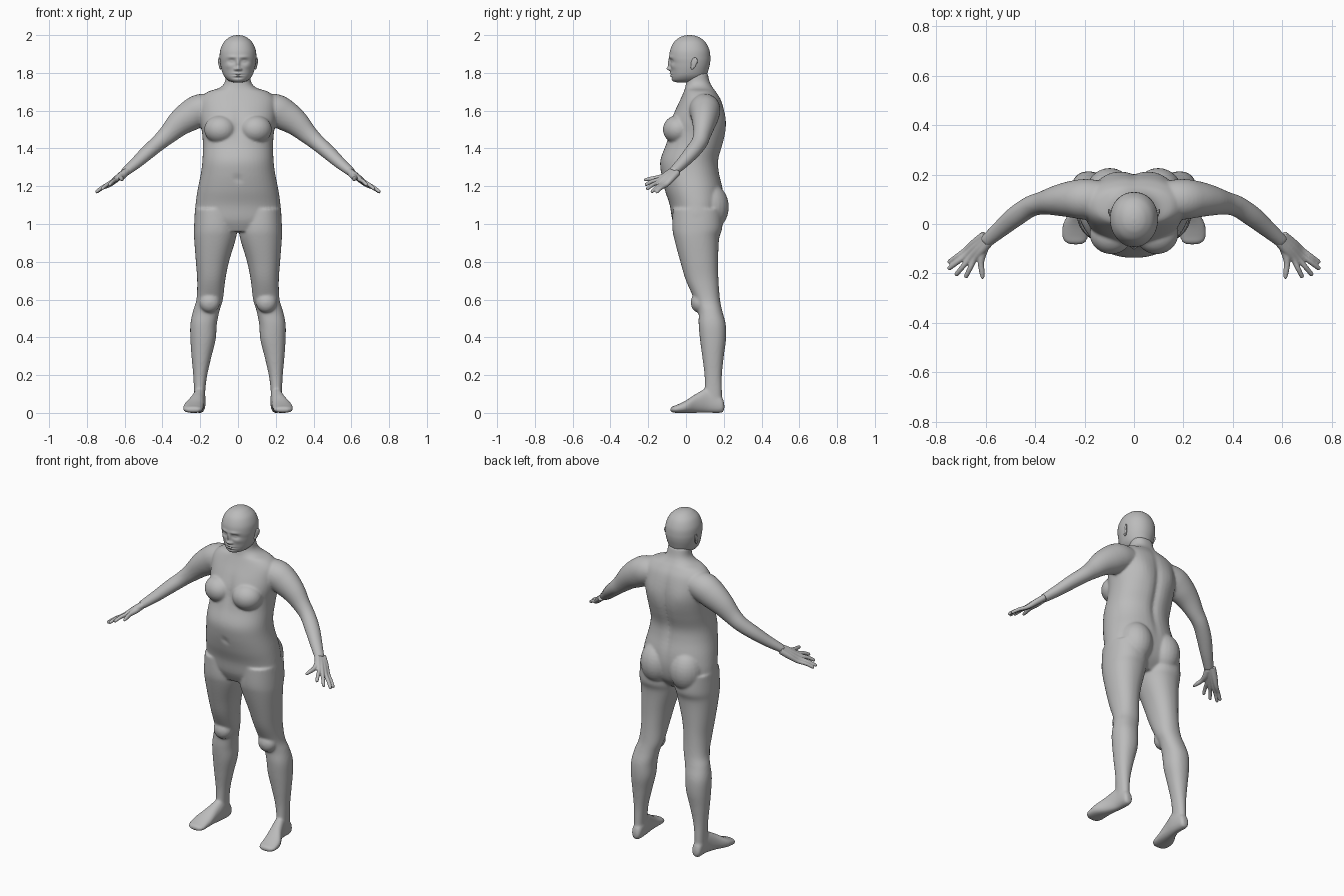
import bpy, bmesh, math
from mathutils import Vector, Matrix

skin = bpy.data.materials.new("grey_skin")
skin.diffuse_color = (0.5, 0.5, 0.5, 1)


def spline(rows, n):
    """Catmull-Rom interpolation of rows of numbers."""
    out = []
    for i in range(len(rows) - 1):
        p0, p1, p2 = rows[max(i - 1, 0)], rows[i], rows[i + 1]
        p3 = rows[min(i + 2, len(rows) - 1)]
        for k in range(n):
            t = k / n
            out.append([0.5 * (2 * b + (c - a) * t + (2 * a - 5 * b + 4 * c - d) * t * t
                               + (3 * b - a - 3 * c + d) * t ** 3)
                        for a, b, c, d in zip(p0, p1, p2, p3)])
    return out + [list(rows[-1])]


def skin_rings(bm, rings):
    """Bridge rings of points and cap both ends."""
    vs = [[bm.verts.new(p) for p in r] for r in rings]
    n = len(vs[0])
    for a, b in zip(vs, vs[1:]):
        for i in range(n):
            j = (i + 1) % n
            bm.faces.new((a[i], a[j], b[j], b[i]))
    bm.faces.new(vs[0])
    bm.faces.new(vs[-1][::-1])


def oval(seg, power):
    for i in range(seg):
        a = 2 * math.pi * i / seg
        c, s = math.cos(a), math.sin(a)
        yield (math.copysign(abs(c) ** (2 / power), c),
               math.copysign(abs(s) ** (2 / power), s))


def stack(bm, rows, side=1, n=5, seg=48, power=2.2, tweak=None):
    """Horizontal sections: z, x min, x max, y front, y back."""
    rings = []
    for z, x0, x1, y0, y1 in spline(rows, n):
        ring = [Vector((side * ((x0 + x1) / 2 + c * (x1 - x0) / 2),
                        (y0 + y1) / 2 + s * (y1 - y0) / 2, z)) for c, s in oval(seg, power)]
        rings.append([tweak(p) for p in ring] if tweak else ring)
    skin_rings(bm, rings)


def tube(bm, rows, side=1, n=5, seg=20):
    """Round limb along a path: x, y, z, width radius, height radius."""
    rows = spline(rows, n)
    pts = [Vector(r[:3]) for r in rows]
    rings = []
    for i, (p, r) in enumerate(zip(pts, rows)):
        d = (pts[min(i + 1, len(pts) - 1)] - pts[max(i - 1, 0)]).normalized()
        u = d.cross(Vector((0, 0, 1))).normalized()
        v = u.cross(d)
        ring = [p + u * c * r[3] + v * s * r[4] for c, s in oval(seg, 2)]
        rings.append([Vector((side * q.x, q.y, q.z)) for q in ring])
    skin_rings(bm, rings)


def ball(bm, loc, rad, tilt=0):
    m = Matrix.Translation(loc) @ Matrix.Rotation(tilt, 4, 'Z') @ Matrix.Diagonal((*rad, 1))
    bmesh.ops.create_uvsphere(bm, u_segments=24, v_segments=16, radius=1, matrix=m)


def finish(bm, name, voxel=0, smooth=0):
    bmesh.ops.recalc_face_normals(bm, faces=bm.faces)
    for f in bm.faces:
        f.smooth = True
    me = bpy.data.meshes.new(name)
    bm.to_mesh(me)
    bm.free()
    me.materials.append(skin)
    ob = bpy.data.objects.new(name, me)
    bpy.context.collection.objects.link(ob)
    if voxel:
        m = ob.modifiers.new("fuse", 'REMESH')
        m.mode, m.voxel_size, m.use_smooth_shade = 'VOXEL', voxel, True
        m = ob.modifiers.new("soften", 'SMOOTH')
        m.factor, m.iterations = 0.5, smooth
    return ob


def bump(x, z, cx, cz, sx, sz):
    return math.exp(-((x - cx) / sx) ** 2 - ((z - cz) / sz) ** 2)


# Body: torso, legs, feet and arms fused into one skin
def torso_tweak(p):
    if p.y > 0.05:   # spine furrow and shoulder blades
        p.y -= 0.016 * bump(p.x, p.z, 0, 1.42, 0.025, 0.22)
        p.y += 0.008 * bump(abs(p.x), p.z, 0.1, 1.55, 0.05, 0.08)
    else:            # breastbone, navel
        p.y += 0.012 * bump(p.x, p.z, 0, 1.52, 0.03, 0.08)
        p.y += 0.008 * bump(p.x, p.z, 0, 1.24, 0.015, 0.015)
    return p


bm = bmesh.new()
torso = [(1.80, .066, .0, .115), (1.75, .070, .0, .128), (1.72, .10, -.005, .145),
         (1.70, .16, -.012, .16), (1.66, .20, -.03, .185), (1.60, .205, -.06, .203),
         (1.54, .20, -.085, .212), (1.48, .19, -.095, .21), (1.42, .186, -.108, .197),
         (1.34, .188, -.135, .175), (1.27, .196, -.132, .178), (1.18, .214, -.112, .197),
         (1.10, .225, -.086, .20), (1.02, .226, -.072, .18), (.96, .17, -.045, .13)]
stack(bm, [(z, -w, w, f, b) for z, w, f, b in torso], tweak=torso_tweak)

leg = [(1.08, .015, .227, -.07, .19), (.98, .006, .233, -.072, .192), (.92, .012, .232, -.062, .175),
       (.80, .048, .223, -.03, .17), (.70, .068, .216, .0, .172), (.60, .080, .220, .045, .18),
       (.54, .098, .238, .066, .192), (.47, .112, .252, .067, .21), (.39, .118, .252, .074, .212),
       (.30, .140, .246, .086, .2), (.20, .163, .237, .098, .19), (.12, .173, .233, .098, .19),
       (.05, .175, .232, .09, .192)]
foot = [(.203, .188, .215, .02, .045), (.188, .175, .23, .0, .085), (.12, .171, .235, .0, .13),
        (.06, .177, .255, .0, .105), (.0, .181, .287, .0, .066), (-.05, .186, .291, .0, .042),
        (-.072, .194, .28, .002, .034), (-.083, .21, .26, .008, .024)]
arm = [(.10, .10, 1.62, .07, .065), (.19, .10, 1.606, .082, .084), (.25, .10, 1.575, .075, .082),
       (.31, .095, 1.533, .062, .069), (.37, .085, 1.475, .047, .052), (.42, .07, 1.43, .043, .043),
       (.48, .03, 1.378, .042, .038), (.54, -.02, 1.323, .035, .031), (.60, -.072, 1.273, .027, .023)]
for s in (1, -1):
    stack(bm, leg, s)
    tube(bm, arm, s, seg=28)
    rings = []
    for y, x0, x1, z0, z1 in spline(foot, 4):
        rings.append([Vector((s * ((x0 + x1) / 2 + c * (x1 - x0) / 2), y,
                              max(0, (z0 + z1) / 2 + t * (z1 - z0) / 2))) for c, t in oval(32, 2.3)])
    skin_rings(bm, rings)
    ball(bm, (s * .095, -.045, 1.50), (.085, .077, .075), s * .25)    # breast
    ball(bm, (s * .098, .125, 1.09), (.098, .102, .125))              # buttock
    ball(bm, (s * .15, .07, .585), (.055, .045, .055))                # kneecap
finish(bm, "body", 0.0065, 8)

# Hands: four fingers with palm bones, and a thumb
fingers = [((.645, -.143, 1.236), (.682, -.217, 1.207)), ((.665, -.140, 1.225), (.722, -.208, 1.185)),
           ((.677, -.125, 1.214), (.752, -.183, 1.170)), ((.680, -.105, 1.207), (.752, -.157, 1.168))]
for s, name in ((1, "left_hand"), (-1, "right_hand")):
    bm = bmesh.new()
    for i, (k, t) in enumerate(fingers):
        k, t = Vector(k), Vector(t)
        w = Vector((.585 + .006 * i, -.070 + .008 * i, 1.282 - .003 * i))
        tube(bm, [(*w, .019, .018), (*w.lerp(k, .5), .018, .017), (*k, .012, .012),
                  (*(k.lerp(t, .5) + Vector((0, 0, .004))), .0105, .0105),
                  (*k.lerp(t, .93), .009, .009), (*t, .005, .005)], s, 4, 14)
    tube(bm, [(.595, -.075, 1.27, .018, .018), (.612, -.115, 1.252, .018, .017),
              (.619, -.155, 1.244, .013, .013), (.615, -.195, 1.238, .011, .011),
              (.612, -.222, 1.234, .006, .006)], s, 4, 14)
    finish(bm, name, 0.0035, 4)


# Head: sections with the face pushed in and out
def face(p):
    if p.y < 0.0:
        x, z = abs(p.x), p.z
        d = -0.010 * bump(x, z, .034, 1.862, .020, .012)      # eye sockets
        d += 0.005 * bump(x, z, .034, 1.861, .012, .007)      # eyeballs
        d += 0.005 * bump(x, z, .030, 1.884, .026, .008)      # brows
        d += 0.012 * bump(x, z, 0, 1.850, .009, .022)         # nose bridge
        d += 0.020 * bump(x, z, 0, 1.822, .011, .011)         # nose tip
        d += 0.010 * bump(x, z, .014, 1.819, .007, .007)      # nostrils
        d += 0.007 * bump(x, z, 0, 1.797, .024, .006)         # upper lip
        d += 0.007 * bump(x, z, 0, 1.784, .020, .006)         # lower lip
        d -= 0.005 * bump(x, z, 0, 1.7905, .028, .0025)       # mouth line
        d -= 0.004 * bump(x, z, 0, 1.775, .025, .005)         # chin crease
        d += 0.004 * bump(x, z, .05, 1.835, .02, .015)        # cheeks
        p.y -= d
    return p


bm = bmesh.new()
head = [(2.0, .006, .012, .026), (1.996, .028, -.012, .05), (1.985, .051, -.038, .077),
        (1.96, .077, -.066, .105), (1.92, .094, -.084, .124), (1.88, .097, -.088, .129),
        (1.85, .094, -.084, .127), (1.82, .088, -.081, .12), (1.79, .078, -.079, .11),
        (1.77, .064, -.077, .095), (1.757, .047, -.07, .075), (1.75, .025, -.05, .05)]
stack(bm, [(z, -w, w, f, b) for z, w, f, b in head], n=8, seg=128, power=2.1, tweak=face)
finish(bm, "head")

# Ears: rim, inner shell and lobe
for s, name in ((1, "left_ear"), (-1, "right_ear")):
    bm = bmesh.new()
    ball(bm, (s * .094, .040, 1.852), (.008, .016, .028), s * -.35)
    ball(bm, (s * .099, .048, 1.862), (.006, .014, .021), s * -.35)
    ball(bm, (s * .092, .033, 1.829), (.007, .009, .012))
    finish(bm, name, 0.003, 3)
